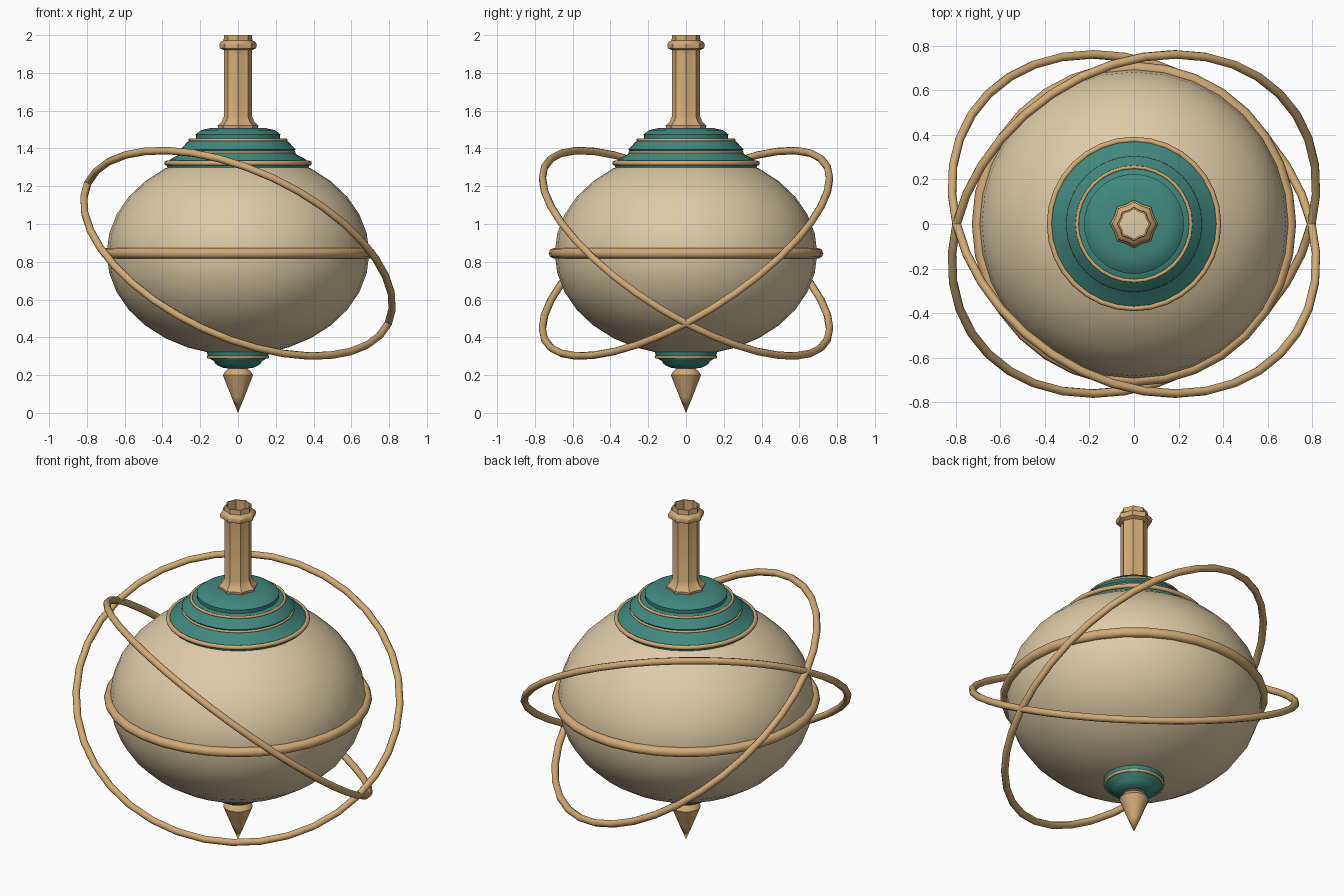
import bpy, bmesh
from math import sin, cos, pi, radians

cube = bpy.data.objects.get("Cube")
if cube:
    bpy.data.objects.remove(cube)


def material(name, rgb):
    m = bpy.data.materials.new(name)
    m.use_nodes = True
    m.diffuse_color = (*rgb, 1)
    m.node_tree.nodes["Principled BSDF"].inputs["Base Color"].default_value = (*rgb, 1)
    return m


cream = material("cream", (0.73, 0.60, 0.39))
gold = material("gold", (0.64, 0.41, 0.18))
teal = material("teal", (0.052, 0.25, 0.21))


def finish(obj, name, mat, angle=40):
    obj.name = obj.data.name = name
    obj.data.materials.append(mat)
    bpy.ops.object.select_all(action="DESELECT")
    obj.select_set(True)
    bpy.context.view_layer.objects.active = obj
    bpy.ops.object.shade_smooth_by_angle(angle=radians(angle))
    return obj


def lathe(name, profile, mat, segments=32, flute=0.0):
    """Spin (radius, height) points round z; flute pulls in every second column."""
    bm = bmesh.new()
    rows = []
    for r, z in profile:
        row = []
        for i in range(segments):
            a = 2 * pi * i / segments
            k = r * (1 - flute * (i % 2))
            row.append(bm.verts.new((k * cos(a), k * sin(a), z)))
        rows.append(row)
    for low, high in zip(rows, rows[1:]):
        for i in range(segments):
            j = (i + 1) % segments
            bm.faces.new((low[i], low[j], high[j], high[i]))
    bmesh.ops.remove_doubles(bm, verts=bm.verts, dist=1e-5)
    mesh = bpy.data.meshes.new(name)
    bm.to_mesh(mesh)
    bm.free()
    obj = bpy.data.objects.new(name, mesh)
    bpy.context.collection.objects.link(obj)
    return finish(obj, name, mat)


def ring(name, radius, tube, z, tilt=(0, 0, 0), segments=32, sides=8, flat=1.0):
    bpy.ops.mesh.primitive_torus_add(
        major_radius=radius, minor_radius=tube, major_segments=segments,
        minor_segments=sides, location=(0, 0, z), rotation=[radians(t) for t in tilt])
    obj = bpy.context.object
    obj.scale.z = flat
    return finish(obj, name, gold, 60)


MIDDLE = 0.845

# Round body with its equator band
bpy.ops.mesh.primitive_uv_sphere_add(segments=32, ring_count=16, radius=1, location=(0, 0, MIDDLE))
bpy.context.object.scale = (0.695, 0.695, 0.54)
finish(bpy.context.object, "body", cream)
ring("equator_band", 0.699, 0.028, MIDDLE)

# Two crossed orbit rings
for side, angle in (("front", 30), ("back", -30)):
    ring(side + "_orbit_ring", 0.878, 0.02, MIDDLE, (angle, 25, 0), segments=36)

# Stepped cap on top, with gold trims
lathe("cap", [(0.372, 1.295), (0.38, 1.32), (0.358, 1.343), (0.31, 1.368),
              (0.298, 1.385), (0.305, 1.395), (0.272, 1.43), (0.255, 1.445),
              (0.222, 1.452), (0.224, 1.475), (0.195, 1.497), (0.15, 1.507),
              (0.07, 1.51)], teal)
ring("cap_rim", 0.378, 0.013, 1.322)
ring("cap_middle_trim", 0.298, 0.008, 1.379)
ring("cap_upper_trim", 0.255, 0.008, 1.445)

# Fluted hollow stem with a collar
lathe("stem", [(0.106, 1.505), (0.108, 1.522), (0.085, 1.545), (0.074, 1.57),
               (0.074, 1.92), (0.096, 1.93), (0.1, 1.95), (0.094, 1.962),
               (0.076, 1.972), (0.074, 2.0), (0.066, 2.0), (0.066, 1.51)],
      gold, segments=16, flute=0.12)

# Small collar underneath and pointed tip
lathe("lower_collar", [(0.06, 0.236), (0.085, 0.24), (0.118, 0.258), (0.128, 0.275),
                       (0.155, 0.29), (0.16, 0.3), (0.165, 0.325), (0.13, 0.34)], teal)
ring("lower_trim", 0.157, 0.008, 0.295)
lathe("tip", [(0, 0), (0.035, 0.085), (0.066, 0.165), (0.08, 0.2), (0.066, 0.222),
              (0.04, 0.24), (0, 0.24)], gold, segments=16)
